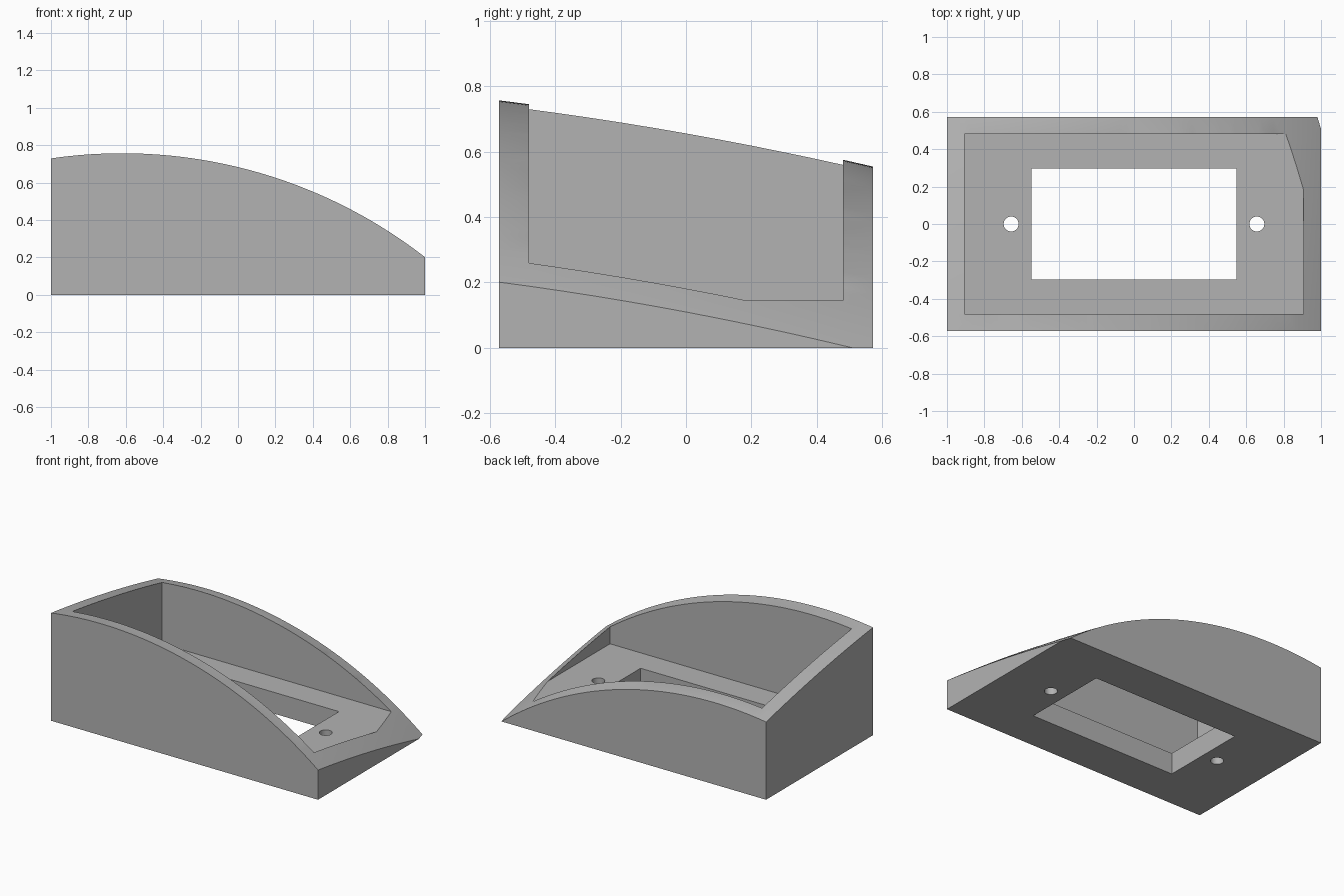
import bpy, bmesh, math

HALF_X, HALF_Y = 1.0, 0.572
INNER_X, INNER_Y = 0.905, 0.48
FLOOR = 0.144

cube = bpy.data.objects.get("Cube")
if cube:
    bpy.data.objects.remove(cube, do_unlink=True)

grey = bpy.data.materials.new("plain grey")
grey.use_nodes = True
colour = (0.45, 0.45, 0.45, 1)
grey.diffuse_color = colour
grey.node_tree.nodes["Principled BSDF"].inputs["Base Color"].default_value = colour


def finish(bm, name):
    bmesh.ops.recalc_face_normals(bm, faces=bm.faces)
    mesh = bpy.data.meshes.new(name)
    bm.to_mesh(mesh)
    bm.free()
    mesh.materials.append(grey)
    obj = bpy.data.objects.new(name, mesh)
    bpy.context.collection.objects.link(obj)
    return obj


def block(name, hx, hy, z0, z1):
    bm = bmesh.new()
    bmesh.ops.create_cube(bm, size=2)
    for v in bm.verts:
        v.co = (v.co.x * hx, v.co.y * hy, z1 if v.co.z > 0 else z0)
    return finish(bm, name)


def peg(name, x):
    bm = bmesh.new()
    bmesh.ops.create_cone(bm, cap_ends=True, segments=32,
                          radius1=0.04, radius2=0.04, depth=1)
    bmesh.ops.translate(bm, vec=(x, 0, 0), verts=bm.verts)
    return finish(bm, name)


def top_height(x, y):
    """Arched across x, falling gently towards the back."""
    ridge = 0.671 - 0.177 * y - 0.0478 * y * y
    radius = 2.64 + 0.25 * (ridge - 0.76)
    return ridge - radius + math.sqrt(radius ** 2 - (x + 0.62) ** 2)


def dome(name, nx=56, ny=14):
    bm = bmesh.new()
    bmesh.ops.create_grid(bm, x_segments=nx, y_segments=ny, size=1)
    for v in bm.verts:
        v.co.x *= HALF_X + 0.1
        v.co.y *= HALF_Y + 0.1
    # Extrude the sheet down to a flat base, then bend its top
    top = list(bm.verts)
    result = bmesh.ops.extrude_face_region(bm, geom=bm.faces[:], use_keep_orig=True)
    for v in result["geom"]:
        if isinstance(v, bmesh.types.BMVert):
            v.co.z = -0.6
    for v in top:
        v.co.z = top_height(v.co.x, v.co.y)
    return finish(bm, name)


def combine(target, cutter, operation):
    mod = target.modifiers.new(cutter.name, "BOOLEAN")
    mod.object, mod.operation, mod.solver = cutter, operation, "EXACT"
    bpy.context.view_layer.objects.active = target
    bpy.ops.object.modifier_apply(modifier=mod.name)
    bpy.data.objects.remove(cutter, do_unlink=True)


# Open tray: curved-top block with a pocket, a window and two screw holes
housing = block("housing", HALF_X, HALF_Y, 0, 1)
combine(housing, block("pocket", INNER_X, INNER_Y, FLOOR, 1.5), "DIFFERENCE")
combine(housing, block("window", 0.548, 0.297, -0.5, 0.5), "DIFFERENCE")
for side in (-1, 1):
    combine(housing, peg("screw_hole", side * 0.657), "DIFFERENCE")
combine(housing, dome("dome"), "INTERSECT")

bpy.ops.object.select_all(action="DESELECT")
housing.select_set(True)
bpy.context.view_layer.objects.active = housing
bpy.ops.object.shade_smooth_by_angle(angle=math.radians(20))
